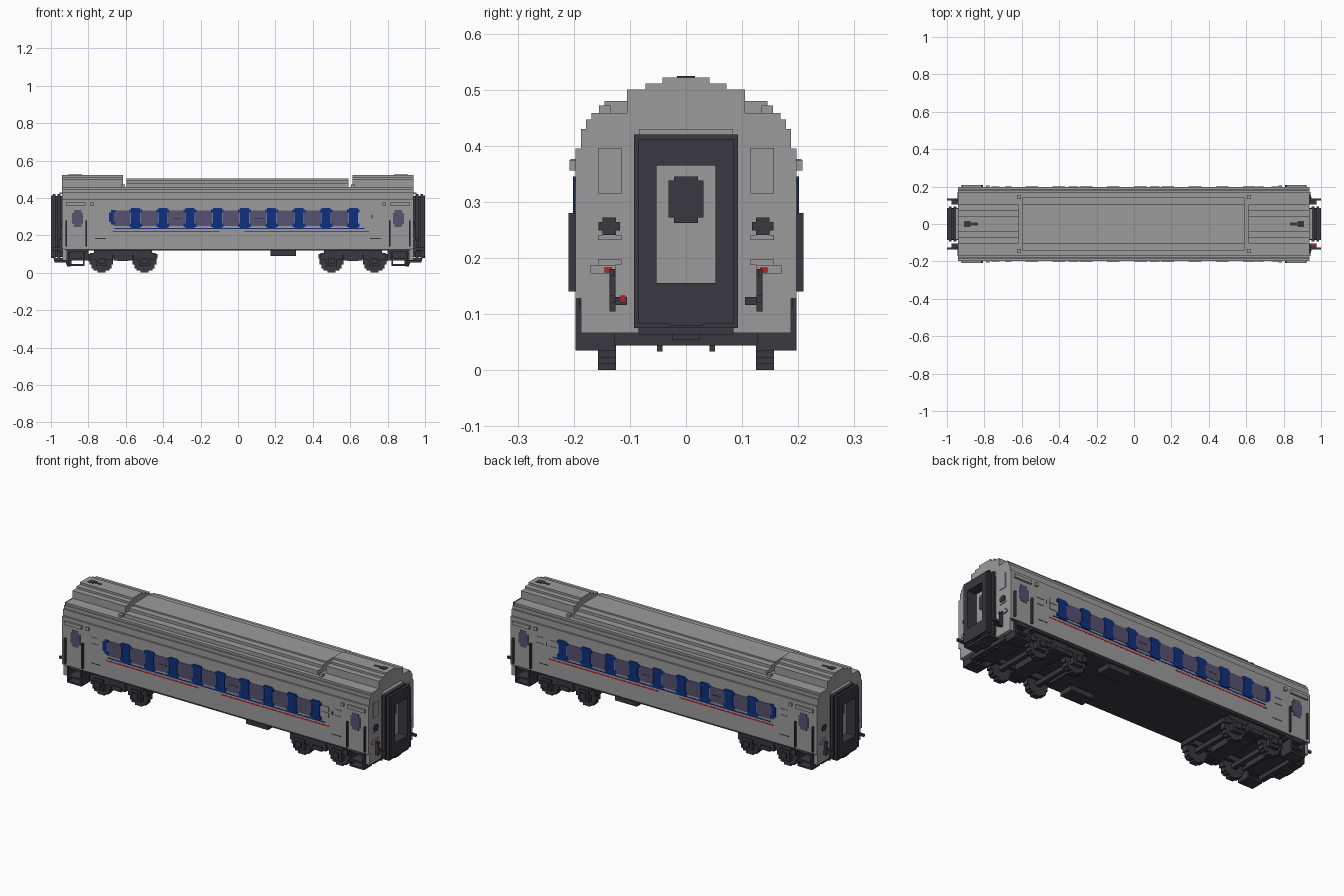
import bpy, bmesh, math

cube = bpy.data.objects.get("Cube")
if cube:
    bpy.data.objects.remove(cube, do_unlink=True)


def material(name, rgb):
    m = bpy.data.materials.new(name)
    m.use_nodes = True
    m.diffuse_color = (*rgb, 1)
    m.node_tree.nodes["Principled BSDF"].inputs["Base Color"].default_value = (*rgb, 1)
    return m


GREY = material("steel grey", (0.33, 0.33, 0.33))
DARK = material("dark iron", (0.042, 0.040, 0.052))
BLUE = material("deep blue", (0.004, 0.030, 0.215))
GLASS = material("tinted glass", (0.095, 0.085, 0.165))
RED = material("signal red", (0.62, 0.010, 0.012))

V = 0.0105      # step size used for all blocky shapes
SIDE = 0.197    # half width of the body


def finish(name, bm, mat):
    bmesh.ops.recalc_face_normals(bm, faces=bm.faces)
    me = bpy.data.meshes.new(name)
    bm.to_mesh(me)
    bm.free()
    me.materials.append(mat)
    ob = bpy.data.objects.new(name, me)
    bpy.context.collection.objects.link(ob)
    return ob


def boxes(name, mat, spans, mx=False, my=False):
    """Boxes given as (x0, x1, y0, y1, z0, z1), mirrored in x and/or y."""
    bm = bmesh.new()
    for x0, x1, y0, y1, z0, z1 in spans:
        for sx in ((1, -1) if mx else (1,)):
            for sy in ((1, -1) if my else (1,)):
                vs = bmesh.ops.create_cube(bm, size=1)["verts"]
                for v in vs:
                    v.co = (sx * ((x0 + x1) / 2 + v.co.x * (x1 - x0)),
                            sy * ((y0 + y1) / 2 + v.co.y * (y1 - y0)),
                            (z0 + z1) / 2 + v.co.z * (z1 - z0))
    return finish(name, bm, mat)


def stepped_hull(name, mat, x0, x1, z_base, steps):
    """Extrude a staircase section along x; steps are (half width, top z)."""
    pts, z = [], z_base
    for w, top in steps:
        pts += [(w, z), (w, top)]
        z = top
    pts += [(-y, zz) for y, zz in reversed(pts)]
    bm = bmesh.new()
    face = bm.faces.new([bm.verts.new((x0, y, zz)) for y, zz in pts])
    ext = bmesh.ops.extrude_face_region(bm, geom=[face])["geom"]
    moved = [g for g in ext if isinstance(g, bmesh.types.BMVert)]
    bmesh.ops.translate(bm, vec=(x1 - x0, 0, 0), verts=moved)
    return finish(name, bm, mat)


def disc(cx, cz, r, y0, y1):
    """Blocky disc made of horizontal rows."""
    n = round(2 * r / V)
    h = 2 * r / n
    rows = []
    for i in range(n):
        z = -r + h * (i + 0.5)
        w = max(V, round(math.sqrt(max(r * r - z * z, 0)) / V) * V)
        rows.append((cx - w, cx + w, y0, y1, cz + z - h / 2, cz + z + h / 2))
    return rows


# Body shell and roof
stepped_hull("body_shell", GREY, -0.94, 0.937, 0.128,
             [(SIDE, 0.395), (0.187, 0.43), (0.178, 0.447), (0.168, 0.458)])
stepped_hull("middle_roof", GREY, -0.595, 0.59, 0.456,
             [(0.145, 0.48), (0.105, 0.495), (0.07, 0.503)])
for name, a, b in (("rear_roof", -0.94, -0.615), ("front_roof", 0.613, 0.937)):
    stepped_hull(name, GREY, a, b, 0.456, [(0.105, 0.50), (0.072, 0.511), (0.042, 0.522)])
boxes("roof_corner_blocks", GREY, [(0.605, 0.625, 0.135, 0.155, 0.456, 0.472)], True, True)
boxes("roof_antennas", DARK, [(0.875, 0.91, -0.016, 0.016, 0.518, 0.524),
                              (0.835, 0.875, -0.007, 0.007, 0.518, 0.524)], True)
boxes("end_wall_skirts", GREY, [(0.915, 0.937, 0, 0.187, 0.066, 0.13)], True, True)
boxes("underfloor", DARK, [(-0.925, 0.925, -0.19, 0.19, 0.118, 0.1285)])

# Side windows, blue pillars and stripes
PITCH = 0.1455
windows, pillars = [], []
y0, y1 = SIDE - 0.004, SIDE + 0.002
for i in range(9):
    c = -0.62 + i * PITCH
    windows.append((c - 0.046, c + 0.046, y0, y1, 0.25, 0.333))
    p = c + PITCH / 2
    pillars += [(p - 0.024, p + 0.024, y0, y1 + 0.002, 0.238, 0.345),
                (p - 0.034, p + 0.034, y0, y1 + 0.002, 0.322, 0.338),
                (p - 0.034, p + 0.034, y0, y1 + 0.002, 0.245, 0.262)]
pillars += [(-0.69, -0.666, y0, y1 + 0.002, 0.27, 0.322),
            (-0.678, -0.655, y0, y1 + 0.002, 0.322, 0.336),
            (-0.678, -0.655, y0, y1 + 0.002, 0.258, 0.27),
            (0.713, 0.719, y0, y1, 0.29, 0.308)]
boxes("side_windows", GLASS, windows, my=True)
boxes("window_pillars", BLUE, pillars, my=True)
boxes("blue_stripe", BLUE, [(-0.66, 0.675, y0, SIDE + 0.001, 0.233, 0.24)], my=True)
boxes("red_stripes", RED, [(-0.67, -0.10, y0, SIDE + 0.001, 0.217, 0.223),
                           (0.035, 0.70, y0, SIDE + 0.001, 0.217, 0.223)], my=True)
boxes("window_vents", DARK, [(-0.35, -0.30, y0, y1 + 0.001, 0.288, 0.293),
                             (0.085, 0.135, y0, y1 + 0.001, 0.288, 0.293)], my=True)

# Entrance doors: glass, rails, hoods and small panels
boxes("door_windows", GLASS, [(0.828, 0.888, y0, y1, 0.26, 0.318),
                              (0.838, 0.878, y0, y1, 0.244, 0.335)], True, True)
boxes("door_grab_rails", DARK, [(0.807, 0.815, SIDE, 0.209, 0.14, 0.28),
                                (0.914, 0.922, SIDE, 0.209, 0.14, 0.28)], True, True)
boxes("door_hoods", GREY, [(0.815, 0.92, SIDE - 0.002, 0.208, 0.356, 0.375),
                           (0.773, 0.79, SIDE - 0.002, 0.206, 0.358, 0.376)], True, True)
panels = [(c - 0.021, c + 0.021, y0, SIDE + 0.003, z, z + 0.027)
          for c in (-0.74, 0.675, 0.755) for z in (0.267, 0.301)]
boxes("side_panels", GREY, panels, my=True)
boxes("side_slots", DARK, [(0.705, 0.765, y0, SIDE + 0.001, 0.181, 0.185)], True, True)

# Gangway at each end: bellows frames, door and footplate
bellows = []
for x0, x1, d in ((0.935, 0.95, 0.01), (0.95, 0.965, 0), (0.965, 0.975, 0.01),
                  (0.975, 0.99, 0), (0.99, 1.0, 0.008)):
    w = 0.093 - d
    bellows += [(x0, x1, 0.053, w, 0.085, 0.365),
                (x0, x1, 0, w, 0.365, 0.42 - d),
                (x0, x1, 0, w, 0.075 + d, 0.155)]
boxes("gangway_bellows", DARK, bellows, True, True)
boxes("gangway_doors", GREY, [(0.935, 0.945, -0.054, 0.054, 0.15, 0.37)], True)
boxes("gangway_door_windows", DARK, [(0.94, 0.948, -0.031, 0.031, 0.272, 0.338),
                                     (0.94, 0.948, -0.021, 0.021, 0.262, 0.345)], True)
boxes("gangway_hoods", GREY, [(0.935, 0.955, -0.084, 0.084, 0.42, 0.43)], True)
boxes("gangway_footplates", DARK, [(0.92, 0.985, -0.085, 0.085, 0.064, 0.08),
                                   (0.975, 0.999, -0.03, 0.03, 0.08, 0.115)], True)

# End wall fittings
boxes("end_panels", GREY, [(0.935, 0.941, 0.115, 0.157, 0.315, 0.396),
                           (0.935, 0.941, 0.115, 0.157, 0.232, 0.241),
                           (0.935, 0.941, 0.115, 0.157, 0.187, 0.197)], True, True)
boxes("end_sockets", DARK, [(0.935, 0.945, 0.118, 0.156, 0.249, 0.264),
                            (0.935, 0.945, 0.125, 0.149, 0.241, 0.272)], True, True)
boxes("end_hoses", DARK, [(0.935, 0.955, 0.126, 0.136, 0.105, 0.18),
                          (0.935, 1.0, 0.126, 0.136, 0.12, 0.134),
                          (0.935, 0.975, 0.105, 0.126, 0.116, 0.13),
                          (0.935, 0.96, 0.128, 0.136, 0.168, 0.18)], True, True)
boxes("marker_housings", GREY, [(0.935, 0.944, 0.126, 0.17, 0.172, 0.187)], True, True)
boxes("marker_lights", RED, [(0.94, 0.95, 0.132, 0.145, 0.174, 0.183)], my=True)
boxes("hose_tag", RED, [(0.95, 0.977, -0.117, -0.108, 0.122, 0.133)])

# Entrance steps
boxes("entrance_steps", DARK, [(0.82, 0.83, 0.125, SIDE, 0.035, 0.128),
                               (0.90, 0.91, 0.125, SIDE, 0.035, 0.128),
                               (0.82, 0.91, 0.125, SIDE, 0.035, 0.046),
                               (0.82, 0.91, 0.125, SIDE, 0.066, 0.076),
                               (0.80, 0.915, 0.125, 0.19, 0.11, 0.128)], True, True)

# Bogies: wheels, axles, side frames, bolsters
wheels, frames = [], []
for cx in (0.5, 0.73):
    wheels += disc(cx, 0.06, 0.06, 0.125, 0.157)
    wheels.append((cx - 0.012, cx + 0.012, 0, 0.13, 0.048, 0.072))
    frames += [(cx - 0.03, cx + 0.03, 0.155, 0.18, 0.035, 0.095),
               (cx - 0.06, cx + 0.06, 0.155, 0.172, 0.072, 0.105),
               (cx - 0.016, cx + 0.016, 0.18, 0.19, 0.05, 0.08)]
frames += [(0.46, 0.77, 0.15, 0.175, 0.095, 0.12),
           (0.565, 0.665, 0.135, 0.18, 0.066, 0.12),
           (0.57, 0.66, 0, 0.15, 0.07, 0.12),
           (0.585, 0.645, 0.155, 0.187, 0.062, 0.085),
           (0.43, 0.445, 0, 0.16, 0.075, 0.1),
           (0.785, 0.80, 0, 0.16, 0.06, 0.1),
           (0.44, 0.79, 0.1, 0.118, 0.075, 0.105)]
boxes("wheels_and_axles", DARK, wheels, True, True)
boxes("bogie_frames", DARK, frames, True, True)

# Underfloor equipment and couplers
boxes("equipment_boxes", DARK, [(0.175, 0.31, 0.10, 0.18, 0.09, 0.125)], my=True)
boxes("end_beams", DARK, [(0.89, 0.92, -0.128, 0.128, 0.044, 0.066),
                          (0.80, 0.92, -0.12, 0.12, 0.066, 0.125)], True)
boxes("beam_lugs", DARK, [(0.895, 0.915, 0.042, 0.052, 0.033, 0.046)], True, True)
boxes("couplers", DARK, [(0.91, 0.98, -0.025, 0.025, 0.055, 0.075)], True)
